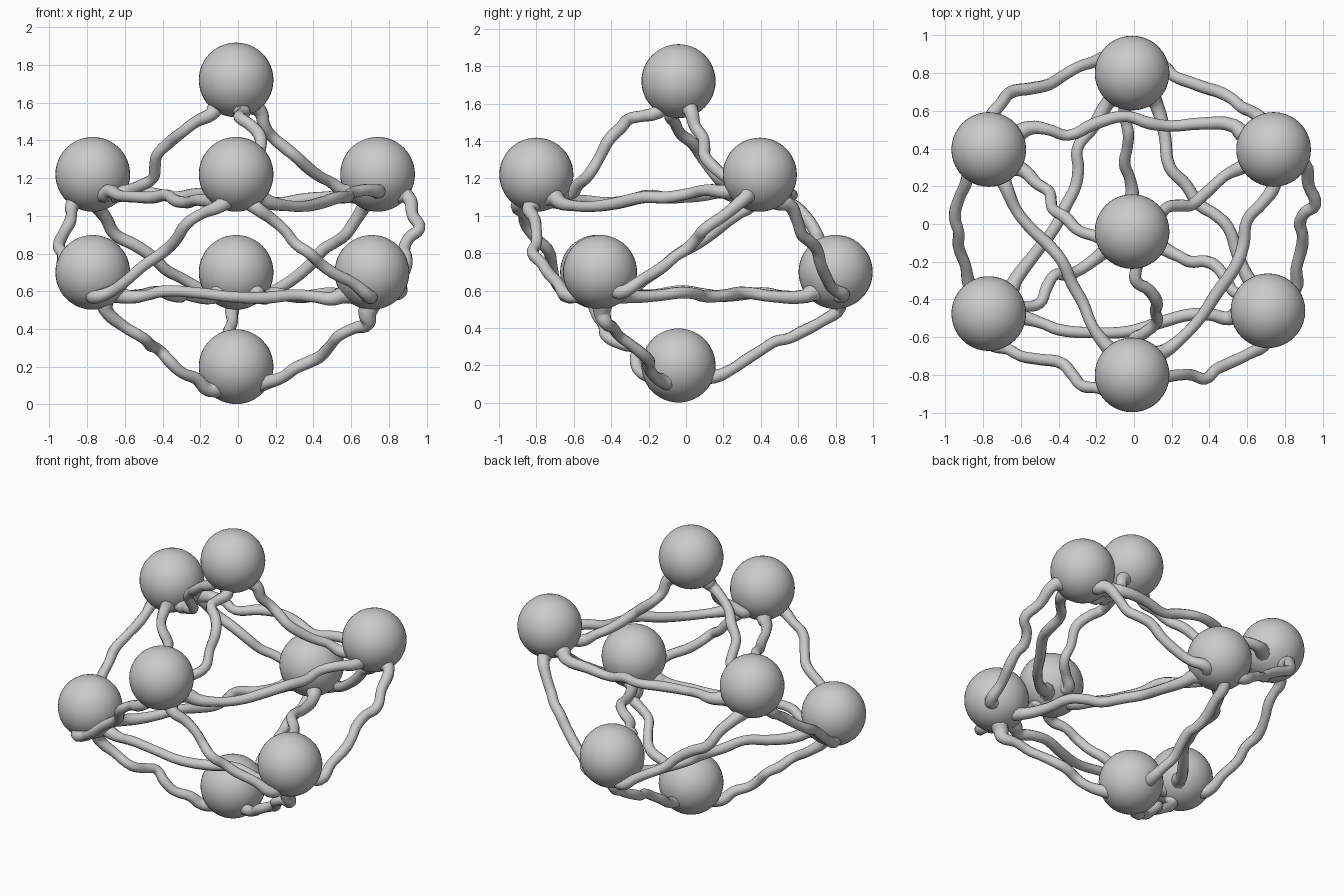
import bpy, random
from mathutils import Vector

if "Cube" in bpy.data.objects:
    bpy.data.objects.remove(bpy.data.objects["Cube"])

random.seed(4)
R = 0.198       # ball radius
TUBE = 0.031    # tube radius

balls = {
    "top": (-0.01, -0.04, 1.72),
    "upper_front": (-0.01, -0.80, 1.22),
    "upper_left": (-0.77, 0.395, 1.22),
    "upper_right": (0.74, 0.395, 1.22),
    "lower_back": (-0.01, 0.80, 0.70),
    "lower_left": (-0.77, -0.475, 0.70),
    "lower_right": (0.71, -0.46, 0.70),
    "bottom": (-0.01, -0.04, 0.20),
}

# tubes around the upper balls: waypoints between the two balls
upper = [
    ("top", "upper_front", [(.03, -.16, 1.55), (.01, -.3, 1.52), (.12, -.41, 1.41), (.12, -.52, 1.22), (0, -.62, 1.12)]),
    ("top", "upper_left", [(-.14, -.08, 1.54), (-.3, -.03, 1.44), (-.43, .08, 1.32), (-.45, .17, 1.2), (-.58, .28, 1.13)]),
    ("top", "upper_right", [(.12, .03, 1.55), (.18, .09, 1.42), (.3, .1, 1.32), (.43, .21, 1.21), (.57, .3, 1.13)]),
    ("upper_front", "upper_left", [(-.15, -.64, 1.08), (-.27, -.42, 1.07), (-.38, -.2, 1.11), (-.55, -.02, 1.1), (-.68, .2, 1.13)]),
    ("upper_front", "upper_right", [(.17, -.67, 1.07), (.35, -.5, 1.05), (.54, -.22, 1.1), (.6, .02, 1.12), (.74, .2, 1.13)]),
    ("upper_left", "upper_right", [(-.55, .51, 1.12), (-.35, .47, 1.1), (-.04, .57, 1.11), (.2, .52, 1.07), (.53, .52, 1.1)]),
]
# tubes joining the upper balls to the lower balls
middle = [
    ("upper_front", "lower_left", [(-.1, -.9, 1.05), (-.27, -.86, .96), (-.38, -.74, .82), (-.6, -.7, .65), (-.76, -.63, .57)]),
    ("upper_front", "lower_right", [(.1, -.84, 1.04), (.25, -.8, .92), (.38, -.82, .8), (.5, -.74, .7), (.7, -.62, .57)]),
    ("upper_left", "lower_left", [(-.88, .34, 1.05), (-.89, .22, .97), (-.95, .04, .84), (-.93, -.12, .73), (-.87, -.33, .59)]),
    ("upper_right", "lower_right", [(.9, .32, 1.1), (.96, .1, .93), (.88, 0, .82), (.89, -.12, .73), (.85, -.35, .59)]),
    ("upper_left", "lower_back", [(-.76, .56, 1.06), (-.65, .7, .9), (-.45, .74, .78), (-.3, .83, .67), (-.13, .88, .57)]),
    ("upper_right", "lower_back", [(.68, .55, 1.06), (.57, .62, .9), (.45, .7, .82), (.3, .75, .67), (.14, .84, .58)]),
]
# tubes around the lower balls
lower = [
    ("lower_back", "lower_left", [(-.14, .64, .57), (-.3, .4, .59), (-.31, .2, .57), (-.42, -.02, .6), (-.63, -.3, .58)]),
    ("lower_back", "lower_right", [(.12, .63, .57), (.19, .3, .59), (.35, .1, .57), (.5, -.02, .59), (.62, -.31, .57)]),
    ("lower_left", "lower_right", [(-.57, -.5, .57), (-.4, -.56, .6), (-.03, -.57, .57), (.3, -.48, .58), (.5, -.5, .56)]),
    ("bottom", "lower_back", [(-.01, .15, .14), (-.05, .32, .23), (-.03, .48, .33), (-.05, .62, .38), (-.03, .82, .51)]),
    ("bottom", "lower_left", [(-.16, -.15, .08), (-.3, -.25, .17), (-.42, -.27, .29), (-.5, -.42, .35), (-.7, -.48, .5)]),
    ("bottom", "lower_right", [(.16, -.13, .12), (.3, -.2, .19), (.43, -.22, .25), (.53, -.36, .36), (.69, -.43, .43)]),
]


def anchor(name, nxt):
    # hidden tube end just inside the underside of a ball
    base = Vector(balls[name]) + Vector((0, 0, -0.09))
    return base.lerp(Vector(nxt), 0.4)


def add_tube(start, end, way):
    pts = [anchor(start, way[0])] + [Vector(p) for p in way] + [anchor(end, way[-1])]
    # extra slightly shifted mid points give the knobbly, rope-like run
    path = [pts[0]]
    for a, b in zip(pts, pts[1:]):
        mid = (a + b) / 2 + Vector([random.uniform(-0.013, 0.013) for _ in range(3)])
        path += [mid, b]
    name = f"tube_{start}_to_{end}"
    cu = bpy.data.curves.new(name, "CURVE")
    cu.dimensions = "3D"
    cu.bevel_depth = TUBE
    cu.bevel_resolution = 3
    cu.use_fill_caps = True
    cu.resolution_u = 4
    sp = cu.splines.new("BEZIER")
    sp.bezier_points.add(len(path) - 1)
    last = len(path) - 1
    for i, (bp, p) in enumerate(zip(sp.bezier_points, path)):
        bp.co = p
        bp.handle_left_type = bp.handle_right_type = "AUTO"
        # flare where the tube melts into the ball
        bp.radius = {0: 1.9, 1: 1.5, 2: 1.2}.get(min(i, last - i), random.uniform(0.93, 1.07))
    bpy.context.collection.objects.link(bpy.data.objects.new(name, cu))


# balls
for name, loc in balls.items():
    bpy.ops.mesh.primitive_uv_sphere_add(segments=40, ring_count=24, radius=R, location=loc)
    bpy.context.object.name = "ball_" + name
    bpy.ops.object.shade_smooth()

# tubes
for group in (upper, middle, lower):
    for start, end, way in group:
        add_tube(start, end, way)
